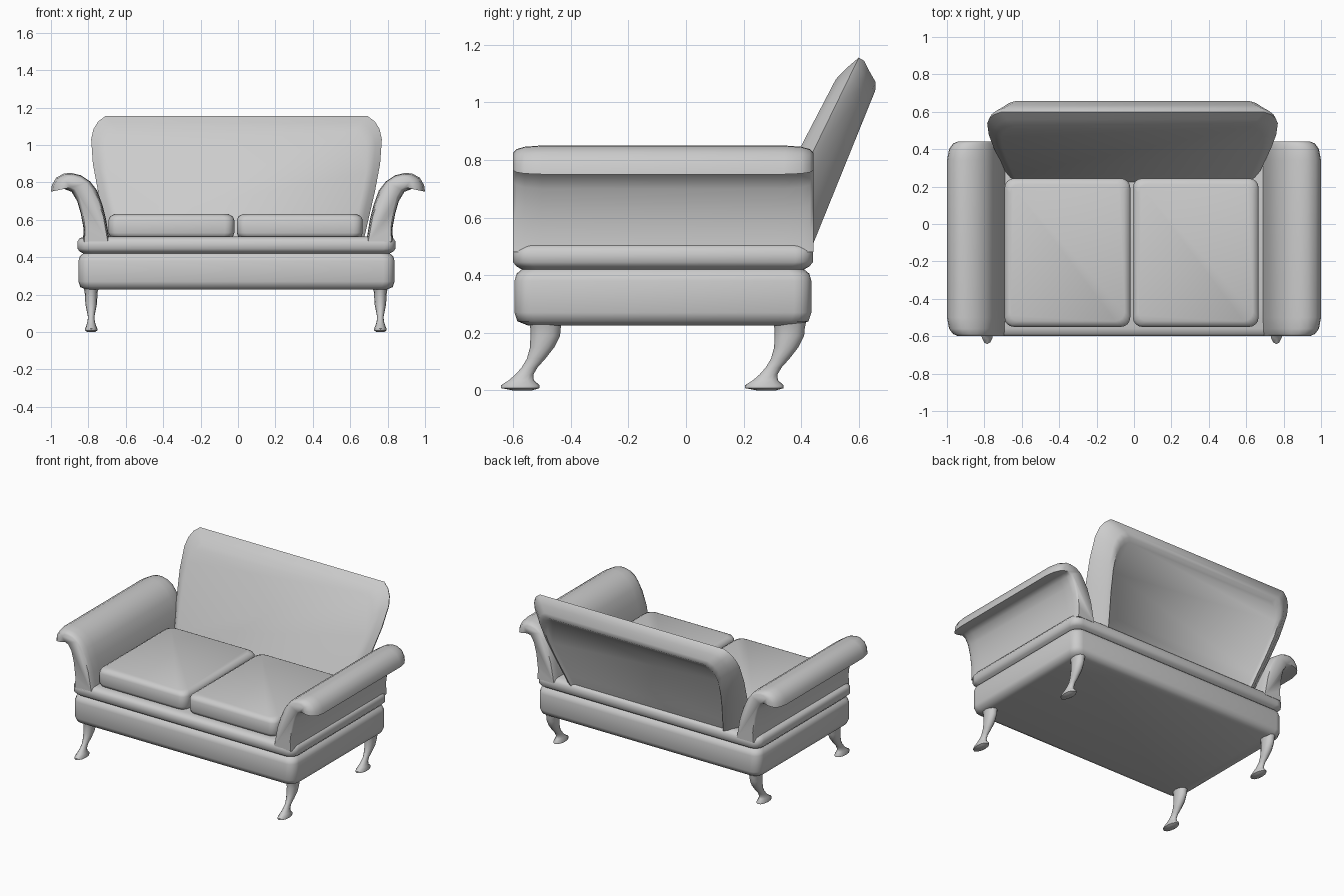
import bpy, bmesh, math

if "Cube" in bpy.data.objects:
    bpy.data.objects.remove(bpy.data.objects["Cube"])

CX = -0.008   # the body sits very slightly off the arm centre
CY = -0.08    # depth centre of the base


def finish(name, bm, angle=50):
    bmesh.ops.recalc_face_normals(bm, faces=bm.faces)
    mesh = bpy.data.meshes.new(name)
    bm.to_mesh(mesh)
    bm.free()
    obj = bpy.data.objects.new(name, mesh)
    bpy.context.collection.objects.link(obj)
    bpy.ops.object.select_all(action='DESELECT')
    obj.select_set(True)
    bpy.context.view_layer.objects.active = obj
    bpy.ops.object.shade_smooth_by_angle(angle=math.radians(angle))
    return obj


def loft(name, rings, angle=50):
    """Skin a list of closed rings and cap both ends."""
    bm = bmesh.new()
    rows = [[bm.verts.new(p) for p in ring] for ring in rings]
    n = len(rows[0])
    for a, b in zip(rows, rows[1:]):
        for i in range(n):
            j = (i + 1) % n
            bm.faces.new((a[i], a[j], b[j], b[i]))
    bm.faces.new(rows[0])
    bm.faces.new(rows[-1])
    return finish(name, bm, angle)


def rounded_rect(cx, cy, hx, hy, r, z, seg=4):
    ring = []
    for k, (sx, sy) in enumerate([(1, 1), (-1, 1), (-1, -1), (1, -1)]):
        for i in range(seg + 1):
            a = math.pi / 2 * (k + i / seg)
            ring.append((cx + sx * (hx - r) + r * math.cos(a),
                         cy + sy * (hy - r) + r * math.sin(a), z))
    return ring


# Base: lower box, groove and upper band
base = [(.05, .226), (.015, .24), (.005, .27), (.005, .38), (.012, .405),
        (.03, .42), (.012, .43), (0, .445), (0, .485), (.012, .502), (.04, .51)]
loft("base", [rounded_rect(CX, CY, .85 - d, .52 - d, .06, z) for d, z in base])

# Seat cushions
cushion = [(.025, .5), (.006, .512), (0, .53), (0, .60), (.008, .618), (.03, .63)]
for side in (-1, 1):
    loft("seat_cushion", [rounded_rect(-.01 + side * .343 - .003, -.153, .336 - d,
                                       .397 - d, .05, z) for d, z in cushion])

# Rolled arms: a scroll profile swept front to back, shrinking at the ends
arm = [(.83, .48), (.825, .55), (.84, .63), (.86, .70), (.89, .75), (.93, .765),
       (1.0, .75), (.995, .785), (.972, .825), (.93, .848), (.89, .85),
       (.84, .838), (.79, .805), (.752, .755), (.725, .68), (.705, .60), (.685, .48)]
stations = [(-.60, .62), (-.588, .80), (-.56, .93), (-.50, 1), (.34, 1),
            (.40, .93), (.43, .80), (.442, .62)]


def arm_point(x, z, s, y, side):
    k = min(1, max(0, (z - .55) / .2))          # lower part shrinks less
    px = .765 + .075 * k
    sx = 1 - (1 - s) * (.35 + .65 * k)
    sz = 1 - (1 - s) * k
    return (side * (px + (x - px) * sx), y, .785 + (z - .785) * sz)


for side in (-1, 1):
    loft("arm", [[arm_point(x, z, s, y, side) for x, z in arm] for y, s in stations], 60)

# Backrest: tapered leaning slab with rounded rim and recessed rear panel
half = [(.68, .49), (.705, .6), (.74, .75), (.768, .9), (.777, 1.03),
        (.765, 1.085), (.74, 1.125), (.70, 1.155)]
outline = half + [(-x, z) for x, z in reversed(half)]


def back_ring(inset, t):
    ring = []
    for x, z in outline:
        x2 = x * (1 - inset / .78)
        z2 = .49 + (z - .49) * (1 - inset / .665)
        front = .39 + .52 * (z2 - .83)
        rear = .44 + .404 * (z2 - .5)
        ring.append((CX + x2, front + t * (rear - front), z2))
    return ring


loft("backrest", [back_ring(d, t) for d, t in
                  [(.075, 0), (.035, .12), (0, .28), (.012, .45), (.045, .66),
                   (.085, .92), (.115, .99), (.135, .9)]], 60)

# Cabriole legs: (z, front edge y, rear edge y, half width)
leg = [(0, -.60, -.535, .02), (.008, -.642, -.508, .033), (.018, -.642, -.508, .033),
       (.035, -.615, -.528, .026), (.055, -.592, -.53, .02), (.08, -.57, -.515, .017),
       (.11, -.552, -.488, .023), (.15, -.541, -.457, .031), (.19, -.54, -.437, .033),
       (.215, -.54, -.435, .035), (.24, -.545, -.43, .042)]
for name, dy in (("front_leg", 0), ("back_leg", .847)):
    for side in (-1, 1):
        rings = []
        for z, y0, y1, w in leg:
            rings.append([(CX - .004 + side * .773 + w * math.cos(a),
                           (y0 + y1) / 2 + dy + (y1 - y0) / 2 * math.sin(a), z)
                          for a in [math.tau * i / 12 for i in range(12)]])
        loft(name, rings)
